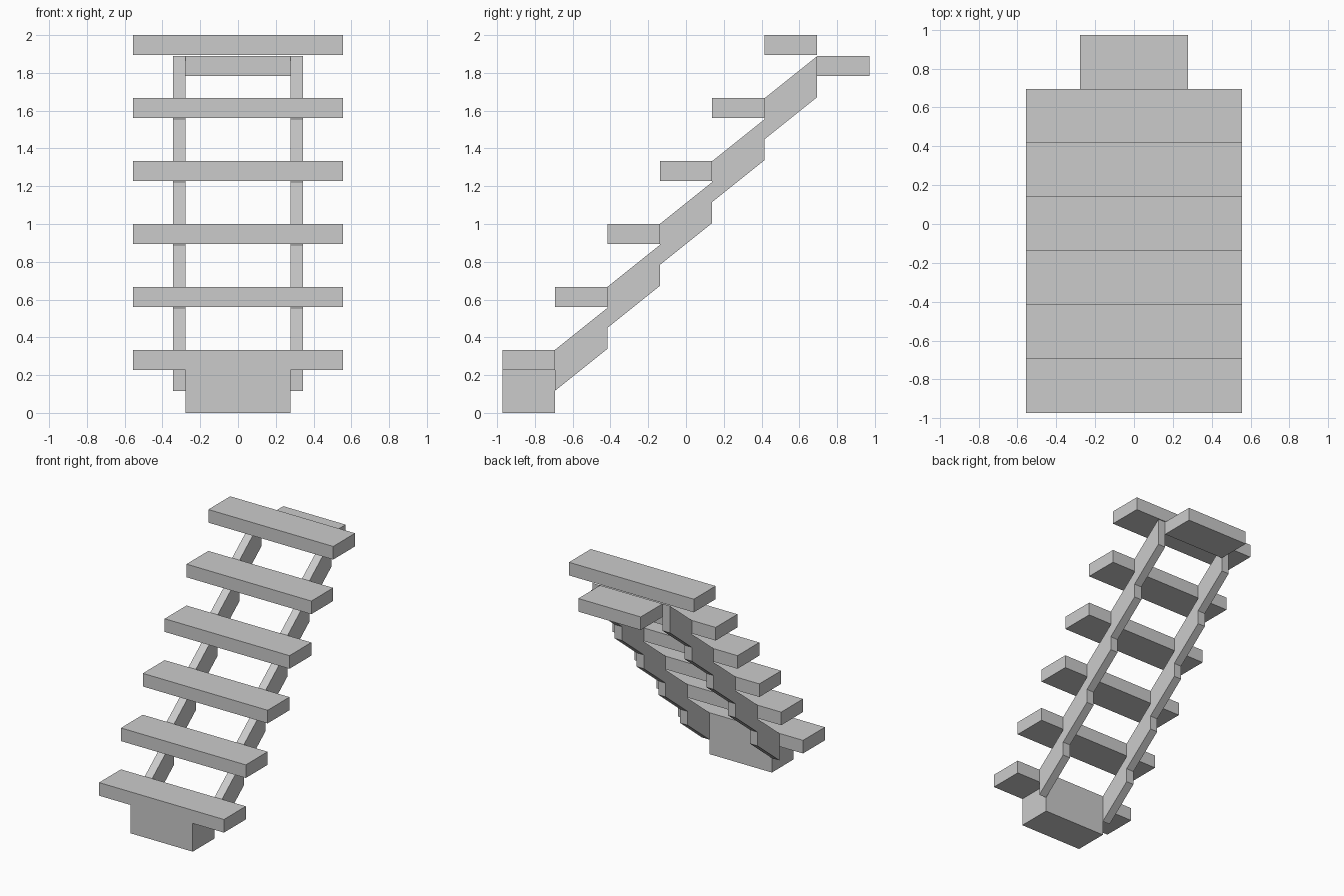
import bpy
import bmesh

if "Cube" in bpy.data.objects:
    bpy.data.objects.remove(bpy.data.objects["Cube"])

RUN, RISE = 0.2778, 0.3333       # depth and height of one step
THICK = 0.1056                   # tread thickness
DROP, CLIMB = 0.217, 0.2222      # stringer depth, height gained per segment
FRONT = -3.5 * RUN
INNER, OUTER = 0.2778, 0.344     # stringer faces in x

stone = bpy.data.materials.new("light_grey")
stone.diffuse_color = (0.6, 0.6, 0.6, 1)
stone.use_nodes = True
stone.node_tree.nodes["Principled BSDF"].inputs["Base Color"].default_value = stone.diffuse_color


def extrude_profile(name, profile, x0, x1):
    """Solid from a (y, z) outline swept along x."""
    bm = bmesh.new()
    face = bm.faces.new([bm.verts.new((x0, y, z)) for y, z in profile])
    swept = bmesh.ops.extrude_face_region(bm, geom=[face])["geom"]
    moved = [v for v in swept if isinstance(v, bmesh.types.BMVert)]
    bmesh.ops.translate(bm, verts=moved, vec=(x1 - x0, 0, 0))
    bmesh.ops.recalc_face_normals(bm, faces=bm.faces)
    mesh = bpy.data.meshes.new(name)
    bm.to_mesh(mesh)
    bm.free()
    mesh.materials.append(stone)
    obj = bpy.data.objects.new(name, mesh)
    bpy.context.collection.objects.link(obj)
    return obj


def block(name, half_width, y0, y1, z0, z1):
    outline = [(y0, z0), (y1, z0), (y1, z1), (y0, z1)]
    return extrude_profile(name, outline, -half_width, half_width)


# Six wide treads
for i in range(6):
    y, top = FRONT + i * RUN, (i + 1) * RISE
    block(f"tread_{i + 1}", 0.5556, y, y + RUN, top - THICK, top)

# Foot block under the first tread, landing plate behind the last
block("foot_block", INNER, FRONT, FRONT + RUN, 0, RISE - THICK)
landing_top = 5 * RISE + CLIMB
block("landing_plate", INNER, -FRONT - RUN, -FRONT, landing_top - THICK, landing_top)

# Notched stringers: five sloped segments, each stepping up at the joint
upper = []
for i in range(5):
    y, z = FRONT + (i + 1) * RUN, (i + 1) * RISE
    upper += [(y, z), (y + RUN, z + CLIMB)]
lower = [(y, z - DROP) for y, z in reversed(upper)]
for side, sign in (("left", -1), ("right", 1)):
    extrude_profile(f"stringer_{side}", upper + lower, sign * INNER, sign * OUTER)
